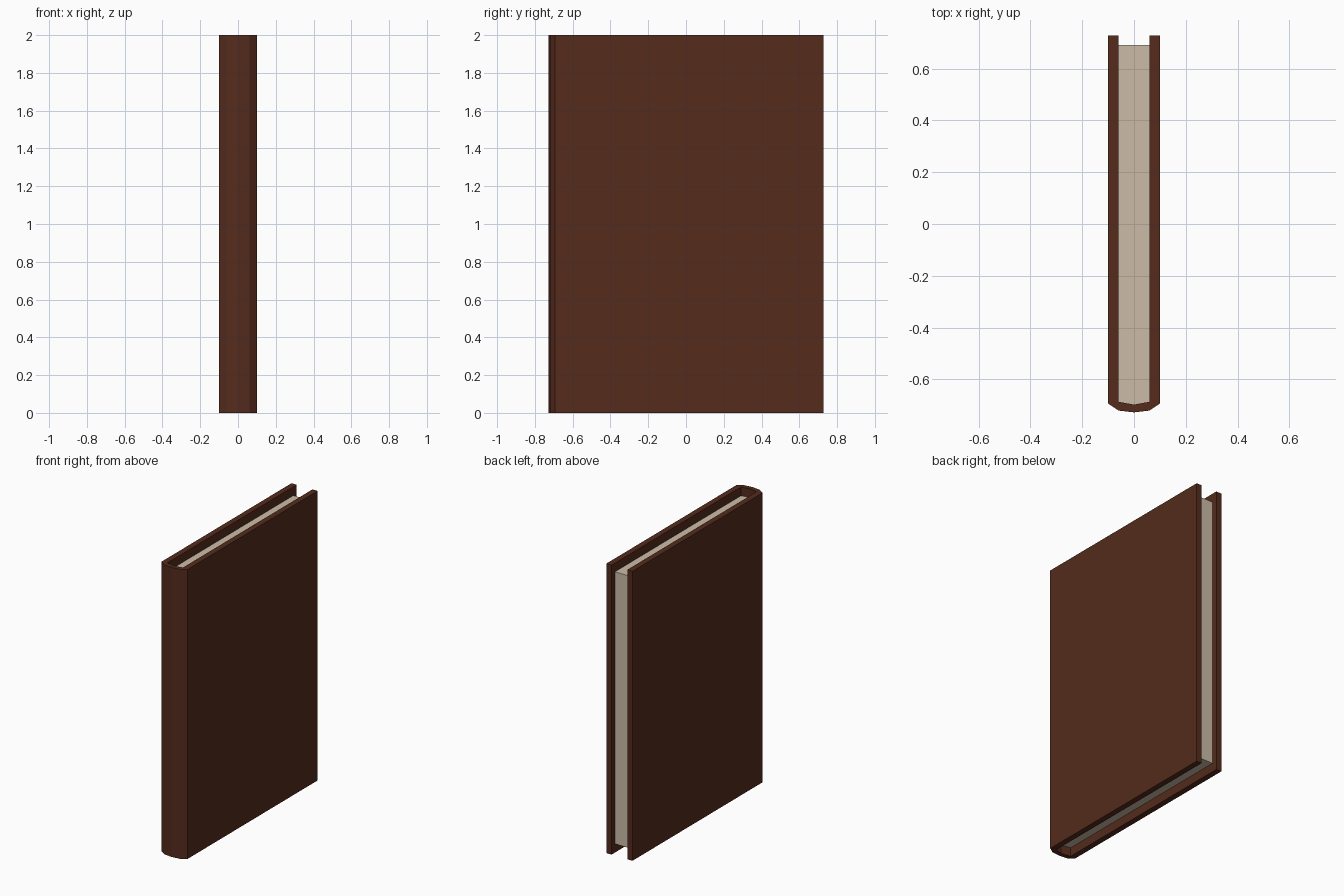
import bpy, bmesh

if "Cube" in bpy.data.objects:
    bpy.data.objects.remove(bpy.data.objects["Cube"])


def material(name, rgb):
    mat = bpy.data.materials.new(name)
    mat.diffuse_color = (*rgb, 1)
    mat.use_nodes = True
    mat.node_tree.nodes["Principled BSDF"].inputs["Base Color"].default_value = mat.diffuse_color
    return mat


def extrude_profile(name, points, z0, z1, mat):
    """Raise a closed plan outline from z0 to z1."""
    bm = bmesh.new()
    face = bm.faces.new([bm.verts.new((x, y, z0)) for x, y in points])
    top = bmesh.ops.extrude_face_region(bm, geom=[face])["geom"]
    verts = [v for v in top if isinstance(v, bmesh.types.BMVert)]
    bmesh.ops.translate(bm, verts=verts, vec=(0, 0, z1 - z0))
    bmesh.ops.recalc_face_normals(bm, faces=bm.faces)
    mesh = bpy.data.meshes.new(name)
    bm.to_mesh(mesh)
    bm.free()
    mesh.materials.append(mat)
    obj = bpy.data.objects.new(name, mesh)
    bpy.context.collection.objects.link(obj)
    return obj


def mirrored(half):
    """Complete a left-half path that ends on the centre line."""
    return half + [(-x, y) for x, y in reversed(half[:-1])]


leather = material("brown_leather", (0.09, 0.024, 0.012))
paper = material("cream_paper", (0.6, 0.5, 0.39))

# Hard cover: two boards joined by a faceted rounded spine
outer = mirrored([(-0.1, 0.727), (-0.1, -0.693), (-0.06, -0.72), (0, -0.727)])
inner = mirrored([(-0.06, 0.727), (-0.06, -0.686), (0, -0.697)])
extrude_profile("cover", outer + inner[::-1], 0, 2, leather)

# Page block: recessed at head, tail and fore edge
pages = mirrored([(-0.06, 0.69), (-0.06, -0.686), (0, -0.697)])
extrude_profile("pages", pages, 0.06, 1.94, paper)
